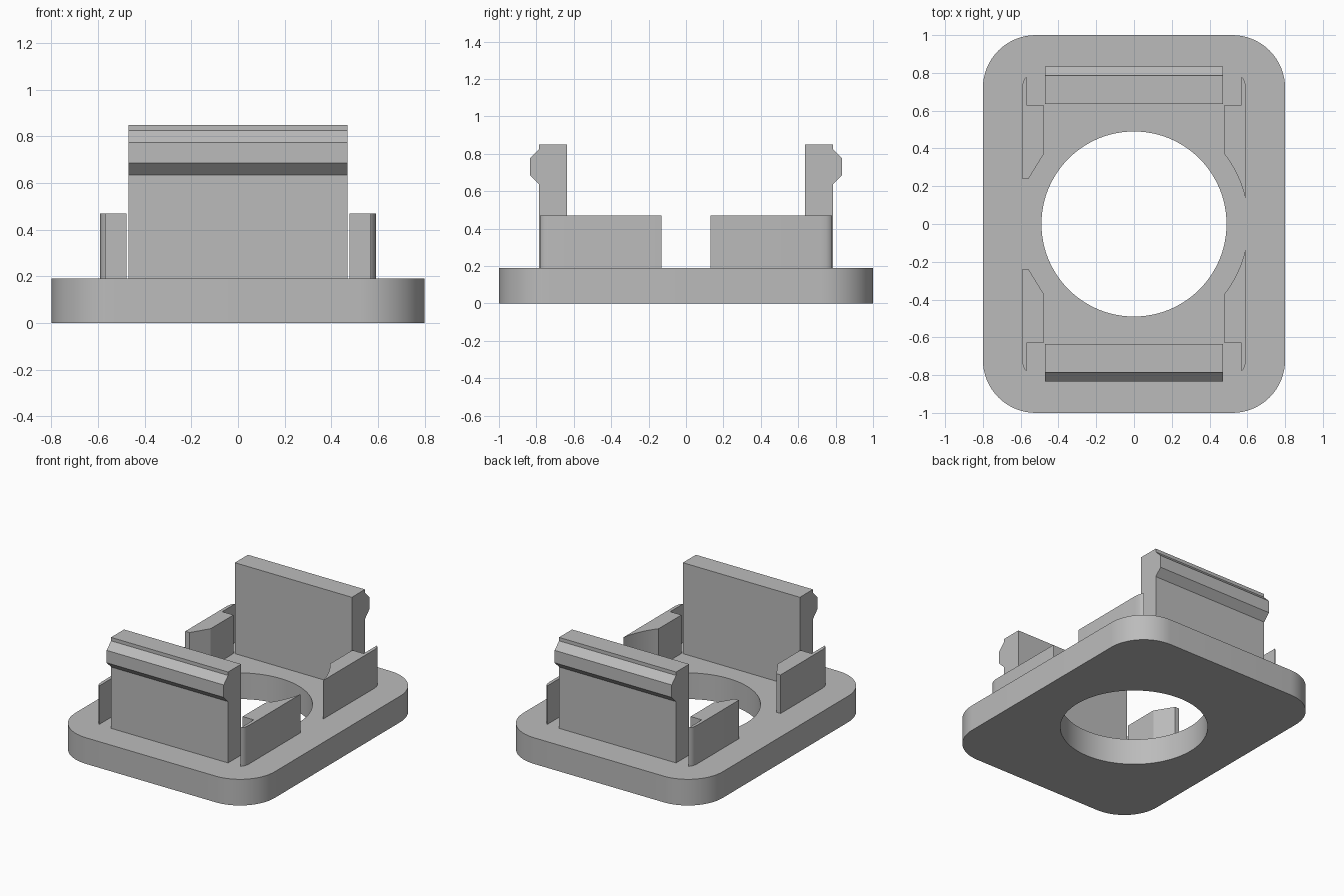
import bpy
import bmesh
from math import cos, sin, pi, atan2, radians
from mathutils import Vector

if "Cube" in bpy.data.objects:
    bpy.data.objects.remove(bpy.data.objects["Cube"])

grey = bpy.data.materials.new("plain grey")
grey.use_nodes = True
grey.diffuse_color = (0.5, 0.5, 0.5, 1)
grey.node_tree.nodes["Principled BSDF"].inputs["Base Color"].default_value = (0.5, 0.5, 0.5, 1)


def arc(cx, cy, r, start, end, steps):
    """Points along a circular arc, angles in radians."""
    return [(cx + r * cos(start + (end - start) * i / steps),
             cy + r * sin(start + (end - start) * i / steps)) for i in range(steps + 1)]


def prism(name, loops, place, direction):
    """Fill closed outlines (inner ones become holes) and extrude them into a solid."""
    bm = bmesh.new()
    for loop in loops:
        verts = [bm.verts.new(place(a, b)) for a, b in loop]
        for i, v in enumerate(verts):
            bm.edges.new((verts[i - 1], v))
    bmesh.ops.triangle_fill(bm, use_beauty=True, edges=bm.edges[:])
    result = bmesh.ops.extrude_face_region(bm, geom=bm.faces[:])
    moved = [g for g in result["geom"] if isinstance(g, bmesh.types.BMVert)]
    bmesh.ops.translate(bm, verts=moved, vec=Vector(direction))
    bmesh.ops.recalc_face_normals(bm, faces=bm.faces[:])
    mesh = bpy.data.meshes.new(name)
    bm.to_mesh(mesh)
    bm.free()
    mesh.materials.append(grey)
    obj = bpy.data.objects.new(name, mesh)
    bpy.context.collection.objects.link(obj)
    bpy.ops.object.select_all(action="DESELECT")
    obj.select_set(True)
    bpy.context.view_layer.objects.active = obj
    bpy.ops.object.shade_smooth_by_angle(angle=radians(30))
    return obj


BASE_TOP = 0.19
POST_TOP = 0.47
HALF_TAB = 0.47

# Rounded base plate with a round opening
corner = 0.28
outline = []
for k, (sx, sy) in enumerate([(1, 1), (-1, 1), (-1, -1), (1, -1)]):
    outline += arc(sx * (0.8 - corner), sy * (1 - corner), corner,
                   k * pi / 2, (k + 1) * pi / 2, 16)
opening = arc(0, 0, 0.49, 0, 2 * pi, 96)[:-1]
prism("base_plate", [outline, opening], lambda a, b: (a, b, 0), (0, 0, BASE_TOP))

# Upright snap tabs with a bevelled outer lip
tab_profile = [(0.635, BASE_TOP), (0.785, BASE_TOP), (0.785, 0.635), (0.835, 0.685),
               (0.835, 0.775), (0.785, 0.825), (0.785, 0.85), (0.635, 0.85)]
for side, s in (("front", -1), ("back", 1)):
    prism(side + "_snap_tab", [tab_profile],
          lambda a, b: (-HALF_TAB, s * a, b), (2 * HALF_TAB, 0, 0))

# Corner posts: thin outer wing, thick middle, inner side hollowed around the opening
tip = [(0.592, 0.72), (0.588, 0.75), (0.58, 0.77), (0.568, 0.78)]
block = [(0.568, 0.63), (0.478, 0.63)]
curved_end = arc(0, 0, 0.605, atan2(0.37, 0.478), atan2(0.13, 0.592), 12)
blunt_end = [(0.478, 0.37), (0.558, 0.24), (0.592, 0.24)]
for xname, sx, end in (("left", 1, curved_end), ("right", -1, blunt_end)):
    for yname, sy in (("front", -1), ("back", 1)):
        prism(f"{yname}_{xname}_post", [tip + block + end],
              lambda a, b: (sx * a, sy * b, BASE_TOP), (0, 0, POST_TOP - BASE_TOP))
